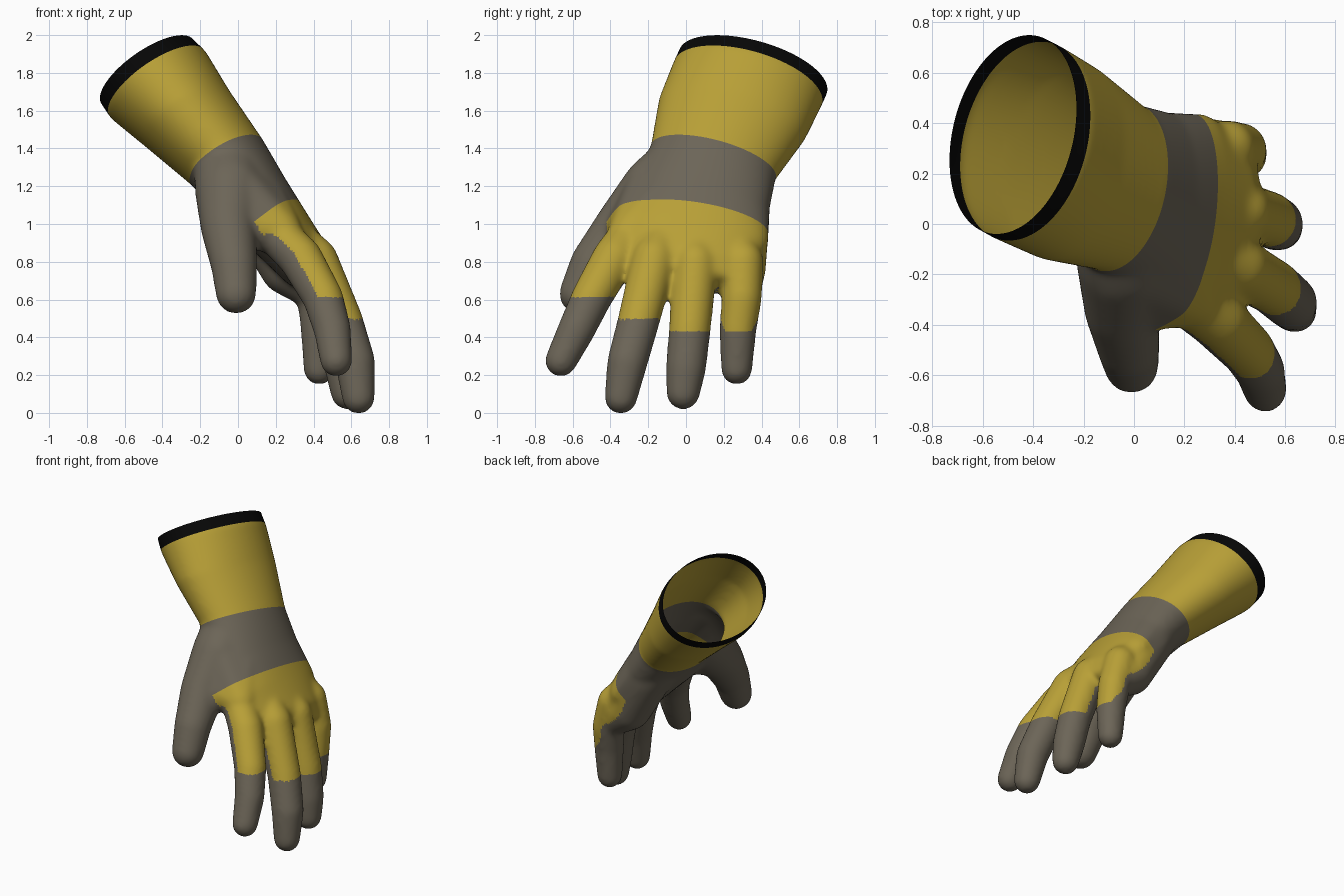
import bpy, bmesh, math
from mathutils import Vector as V

if "Cube" in bpy.data.objects:
    bpy.data.objects.remove(bpy.data.objects["Cube"])

bm = bmesh.new()

def hull(points):
    """Closed convex lump around a set of points, added to the shared mesh."""
    verts = [bm.verts.new(p) for p in points]
    bmesh.ops.convex_hull(bm, input=verts)
    loose = [v for v in verts if v.is_valid and not v.link_faces]
    bmesh.ops.delete(bm, geom=loose, context='VERTS')

def ball(c, r, n=160):
    pts = []
    for i in range(n):
        z = 1 - 2 * (i + .5) / n
        s, a = math.sqrt(1 - z * z), i * 2.39996
        pts.append(V(c) + r * V((s * math.cos(a), s * math.sin(a), z)))
    return pts

def limb(*joints):
    """Chain of tapered capsules through (x, y, z, radius) joints."""
    for p, q in zip(joints, joints[1:]):
        hull(ball(p[:3], p[3]) + ball(q[:3], q[3]))

def ring(c, n, a, b, count=40):
    """Elliptical section, wide along y, facing n."""
    n = V(n).normalized()
    w = (V((0, 1, 0)) - n * n.y).normalized()
    t = n.cross(w)
    return [V(c) + w * a * math.cos(k) + t * b * math.sin(k)
            for k in (2 * math.pi * i / count for i in range(count))]

# cuff, wrist and palm sections
N = V((-.51, .27, .81)).normalized()
R = V((-.55, .275, .787)).normalized()
P = (-.66, .12, .74)
RIM, WRIST = V((-.48, .355, 1.815)), V((-.06, .145, 1.34))
sections = [
    (RIM + R * .12, R, .412, .29),
    (RIM, R, .412, .297),
    (RIM + V((.055, -.03, -.065)), R, .412, .308),
    ((-.27, .245, 1.57), N, .405, .268),
    (WRIST, N, .345, .224),
    ((.10, .07, 1.12), P, .375, .20),
    ((.24, .02, .95), P, .42, .17),
    ((.37, .00, .79), P, .36, .145),
    ((.43, -.01, .71), P, .30, .10),
]
for s, t in zip(sections, sections[1:]):
    hull(ring(*s) + ring(*t))

# outer edge of the palm
limb((.00, .25, 1.24, .175), (.12, .275, 1.06, .17), (.265, .275, .78, .15), (.395, .29, .665, .108))
# thumb, its root at the wrist and the web beside it
limb((-.06, .02, 1.35, .18), (-.04, -.15, 1.19, .19), (-.05, -.33, 1.0, .15), (-.022, -.49, .80, .124), (-.01, -.565, .64, .108))
hull(ball((-.03, -.15, 1.19), .18) + ball((-.04, -.30, 1.02), .13) + ball((.22, -.29, .97), .12) + ball((.1, -.1, 1.12), .17))
# index, middle, ring and little fingers
limb((.15, -.25, 1.01, .11), (.33, -.38, .83, .117), (.45, -.50, .62, .108), (.50, -.58, .45, .10), (.52, -.662, .285, .086))
limb((.21, -.08, 1.0, .11), (.41, -.17, .82, .12), (.55, -.25, .50, .112), (.62, -.31, .28, .108), (.638, -.345, .09, .088))
limb((.21, .05, 1.0, .11), (.42, .05, .80, .12), (.53, .02, .45, .112), (.565, 0, .25, .108), (.58, -.015, .115, .09))
limb((.18, .22, 1.0, .10), (.37, .30, .81, .112), (.42, .295, .62, .108), (.43, .275, .45, .099), (.43, .268, .24, .084))

# fuse everything into one skin
src_mesh = bpy.data.meshes.new("lumps")
bmesh.ops.recalc_face_normals(bm, faces=bm.faces)
bm.to_mesh(src_mesh)
bm.free()
src = bpy.data.objects.new("lumps", src_mesh)
bpy.context.collection.objects.link(src)
m = src.modifiers.new("fuse", 'REMESH')
m.mode, m.voxel_size = 'VOXEL', .014
m = src.modifiers.new("soften", 'SMOOTH')
m.factor, m.iterations = .5, 24
dg = bpy.context.evaluated_depsgraph_get()
mesh = bpy.data.meshes.new_from_object(src.evaluated_get(dg))
bpy.data.objects.remove(src)

mesh.materials.clear()
for name, col in (("yellow", (.48, .35, .038)), ("grey", (.150, .130, .096)), ("black", (.002, .002, .002))):
    mat = bpy.data.materials.new(name)
    mat.diffuse_color = (*col, 1)
    mat.use_nodes = True
    mat.node_tree.nodes["Principled BSDF"].inputs["Base Color"].default_value = mat.diffuse_color
    mesh.materials.append(mat)

# open the cuff and cut the colour borders
bm = bmesh.new()
bm.from_mesh(mesh)
D = V((.65, -.17, -.74)).normalized()
BACK = D * -.63
def cut(co, no, clear=False):
    bmesh.ops.bisect_plane(bm, geom=bm.verts[:] + bm.edges[:] + bm.faces[:], dist=1e-5,
                           plane_co=co, plane_no=no, clear_outer=clear)
cut(RIM, R, True)
cut(RIM - R * .08, R)
cut(WRIST, N)
cut(BACK, D)
bm.normal_update()

# colour rule: black rim, yellow cuff, grey hand, yellow back of the hand
for f in bm.faces:
    c, n = f.calc_center_median(), f.normal
    tip = .62 if c.y < -.385 else .505 if c.y < -.11 else .445
    back = ((c - BACK).dot(D) > 0 and c.z > tip
            and (c.x - .12) * .42 + (c.z - .97) * .30 > 0
            and n.x * .8 + n.z * .6 > -.1)
    if (c - RIM).dot(R) > -.08:
        f.material_index = 2
    elif (c - WRIST).dot(N) > 0 or back:
        f.material_index = 0
    else:
        f.material_index = 1
    f.smooth = True
low = min(v.co.z for v in bm.verts)
bmesh.ops.translate(bm, verts=bm.verts, vec=(0, 0, -low))
bm.to_mesh(mesh)
bm.free()

glove = bpy.data.objects.new("glove", mesh)
bpy.context.collection.objects.link(glove)
